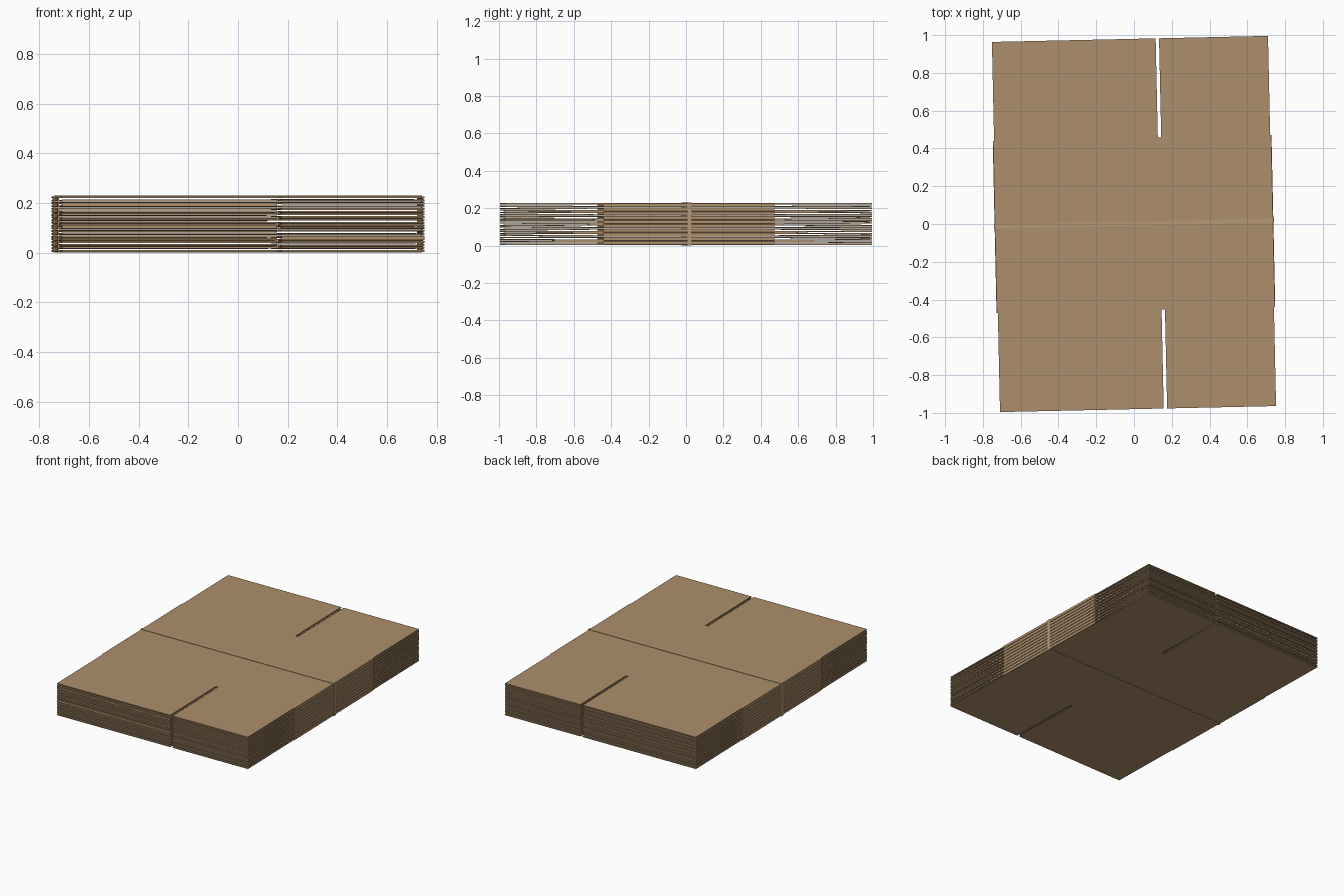
import bpy, bmesh, math, random
from mathutils import Matrix

if "Cube" in bpy.data.objects:
    bpy.data.objects.remove(bpy.data.objects["Cube"])

random.seed(4)
ANGLE = math.radians(1.25)      # whole stack sits slightly turned
BOXES = 10                      # flattened cartons in the stack
BASE, PITCH = 0.003, 0.0225
PLY, HEIGHT = 0.007, 0.0215
HALF_W, HINGE, END = 0.738, 0.456, 0.98
FLAPS = [(-0.731, 0.136), (0.154, 0.731)]


def material(name, rgb):
    m = bpy.data.materials.new(name)
    m.diffuse_color = (*rgb, 1)
    m.use_nodes = True
    m.node_tree.nodes["Principled BSDF"].inputs["Base Color"].default_value = m.diffuse_color
    return m


card = material("cardboard", (0.42, 0.275, 0.15))
band = material("band", (0.46, 0.31, 0.175))


def finish(name, bm, mat):
    bmesh.ops.recalc_face_normals(bm, faces=bm.faces)
    bmesh.ops.rotate(bm, verts=bm.verts, matrix=Matrix.Rotation(ANGLE, 3, 'Z'))
    me = bpy.data.meshes.new(name)
    bm.to_mesh(me)
    bm.free()
    ob = bpy.data.objects.new(name, me)
    me.materials.append(mat)
    bpy.context.collection.objects.link(ob)


def sleeve(bm, hw, z0, z1, t, y0, y1, c):
    """Hollow flat tube along y with chamfered folds at both sides."""
    def ring(w, a, b, ch, y):
        pts = [(-w + ch, a), (w - ch, a), (w, a + ch), (w, b - ch),
               (w - ch, b), (-w + ch, b), (-w, b - ch), (-w, a + ch)]
        return [bm.verts.new((x, y, z)) for x, z in pts]
    rings = [ring(hw, z0, z1, c, y0), ring(hw, z0, z1, c, y1),
             ring(hw - t, z0 + t, z1 - t, c / 2, y1), ring(hw - t, z0 + t, z1 - t, c / 2, y0)]
    for k in range(4):
        a, b = rings[k], rings[(k + 1) % 4]
        for i in range(8):
            j = (i + 1) % 8
            bm.faces.new((a[i], a[j], b[j], b[i]))


def flap(bm, x0, x1, side, z, tilt):
    """Thin panel from the hinge line to the end, with its free end lifted by tilt."""
    ret = bmesh.ops.create_cube(bm, size=1)
    for v in ret["verts"]:
        outer = v.co.y > 0
        v.co = (x1 if v.co.x > 0 else x0,
                side * (END if outer else HINGE),
                z + (PLY if v.co.z > 0 else 0) + (tilt if outer else 0))


for n in range(BOXES):
    z = BASE + n * PITCH
    # folded carton walls
    bm = bmesh.new()
    sleeve(bm, HALF_W, z, z + HEIGHT, PLY, -HINGE, HINGE, 0.002)
    # closing flaps on both plies, slightly loose between their neighbours
    for ply in range(2):
        zp = z + ply * (HEIGHT - PLY)
        outermost = (n == 0 and ply == 0) or (n == BOXES - 1 and ply == 1)
        for side in (-1, 1):
            for x0, x1 in FLAPS:
                loose = random.uniform(0, 0.004) * (-1 if ply else 1)
                flap(bm, x0, x1, side, zp, 0 if outermost else loose)
    finish("flat_carton_%02d" % (n + 1), bm, card)

# thin strap around the middle of the stack
bm = bmesh.new()
top = BASE + (BOXES - 1) * PITCH + HEIGHT
sleeve(bm, HALF_W + 0.003, 0, top + 0.003, 0.0028, -0.009, 0.013, 0.001)
finish("strap", bm, band)
